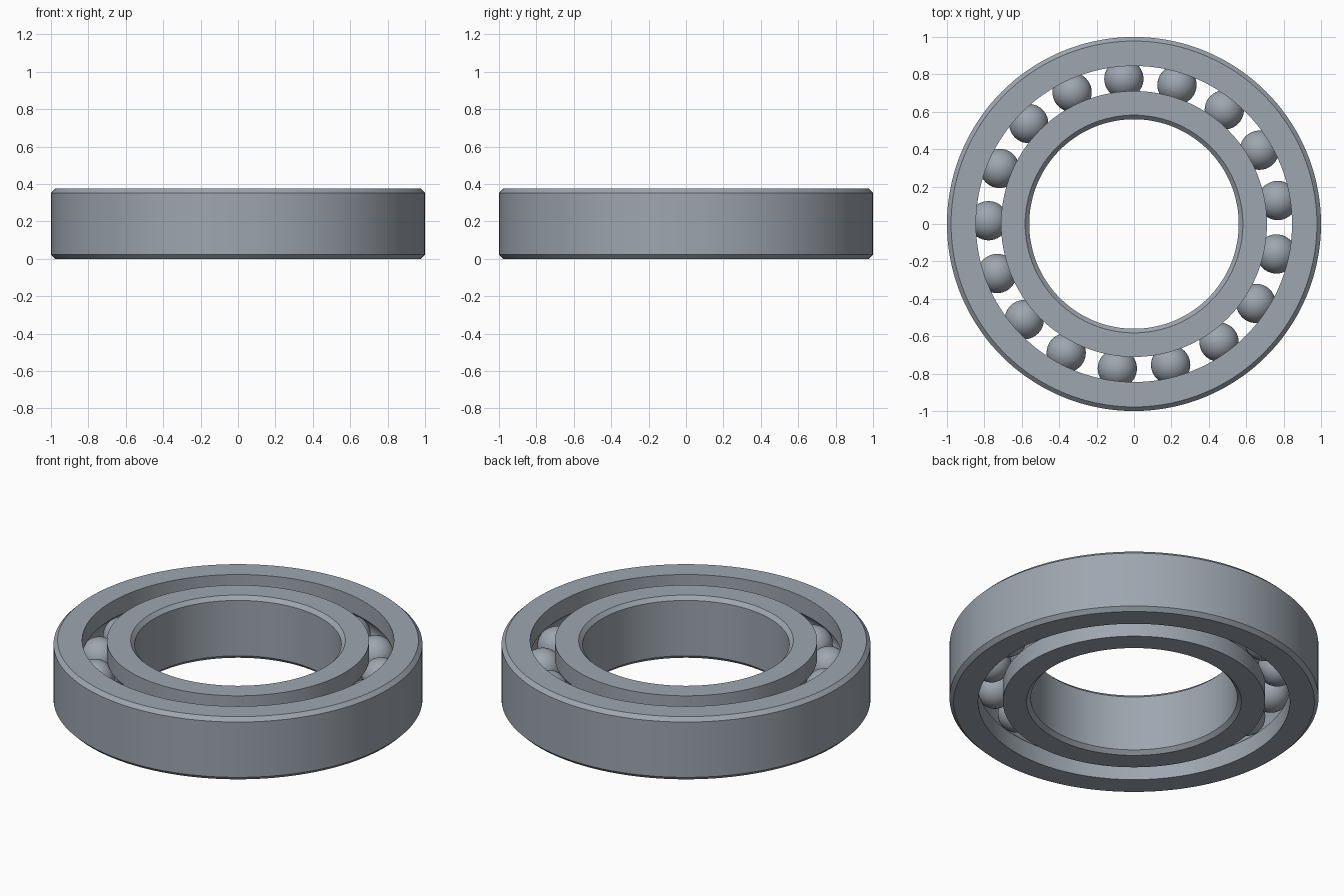
import bpy, bmesh
from math import cos, sin, pi, radians, asin
from mathutils import Vector

cube = bpy.data.objects.get("Cube")
if cube:
    bpy.data.objects.remove(cube, do_unlink=True)

HEIGHT = 0.375
MID = HEIGHT / 2
CHAMFER = 0.022
PITCH = 0.778          # radius of the ball circle
BALL_R = 0.105
GROOVE_R = 0.107
BALLS = 17
SEGMENTS = 144

steel = bpy.data.materials.new("steel grey")
steel.diffuse_color = (0.34, 0.38, 0.43, 1)
steel.use_nodes = True
steel.node_tree.nodes["Principled BSDF"].inputs["Base Color"].default_value = (0.34, 0.38, 0.43, 1)


def finish(name, bm):
    """Turn a bmesh into a smooth-shaded steel object with sharp edges kept."""
    bmesh.ops.recalc_face_normals(bm, faces=bm.faces)
    mesh = bpy.data.meshes.new(name)
    bm.to_mesh(mesh)
    bm.free()
    mesh.materials.append(steel)
    obj = bpy.data.objects.new(name, mesh)
    bpy.context.collection.objects.link(obj)
    bpy.ops.object.select_all(action="DESELECT")
    obj.select_set(True)
    bpy.context.view_layer.objects.active = obj
    bpy.ops.object.shade_smooth_by_angle(angle=radians(30))
    return obj


def race(name, plain_r, race_r):
    """Lathe a ring: chamfered plain wall on one side, ball groove on the other."""
    side = 1 if race_r > PITCH else -1
    inset = plain_r - side * CHAMFER
    profile = [(race_r, 0), (inset, 0), (plain_r, CHAMFER),
               (plain_r, HEIGHT - CHAMFER), (inset, HEIGHT), (race_r, HEIGHT)]
    # groove arc, from its upper lip to its lower lip
    half = pi / 2 - asin(abs(race_r - PITCH) / GROOVE_R)
    for i in range(13):
        a = half * (1 - i / 6)
        profile.append((PITCH + side * GROOVE_R * cos(a), MID + GROOVE_R * sin(a)))
    bm = bmesh.new()
    rings = []
    for s in range(SEGMENTS):
        t = 2 * pi * s / SEGMENTS
        rings.append([bm.verts.new((r * cos(t), r * sin(t), z)) for r, z in profile])
    n = len(profile)
    for s in range(SEGMENTS):
        a, b = rings[s], rings[(s + 1) % SEGMENTS]
        for i in range(n):
            j = (i + 1) % n
            bm.faces.new((a[i], b[i], b[j], a[j]))
    return finish(name, bm)


# Rings
race("outer_ring", 1.0, 0.845)
race("inner_ring", 0.56, 0.711)

# Balls share one mesh
bm = bmesh.new()
bmesh.ops.create_uvsphere(bm, u_segments=40, v_segments=24, radius=BALL_R)
first = finish("ball_1", bm)
for k in range(BALLS):
    ball = first
    if k:
        ball = bpy.data.objects.new(f"ball_{k + 1}", first.data)
        bpy.context.collection.objects.link(ball)
    t = radians(94) + 2 * pi * k / BALLS
    ball.location = Vector((PITCH * cos(t), PITCH * sin(t), MID))
